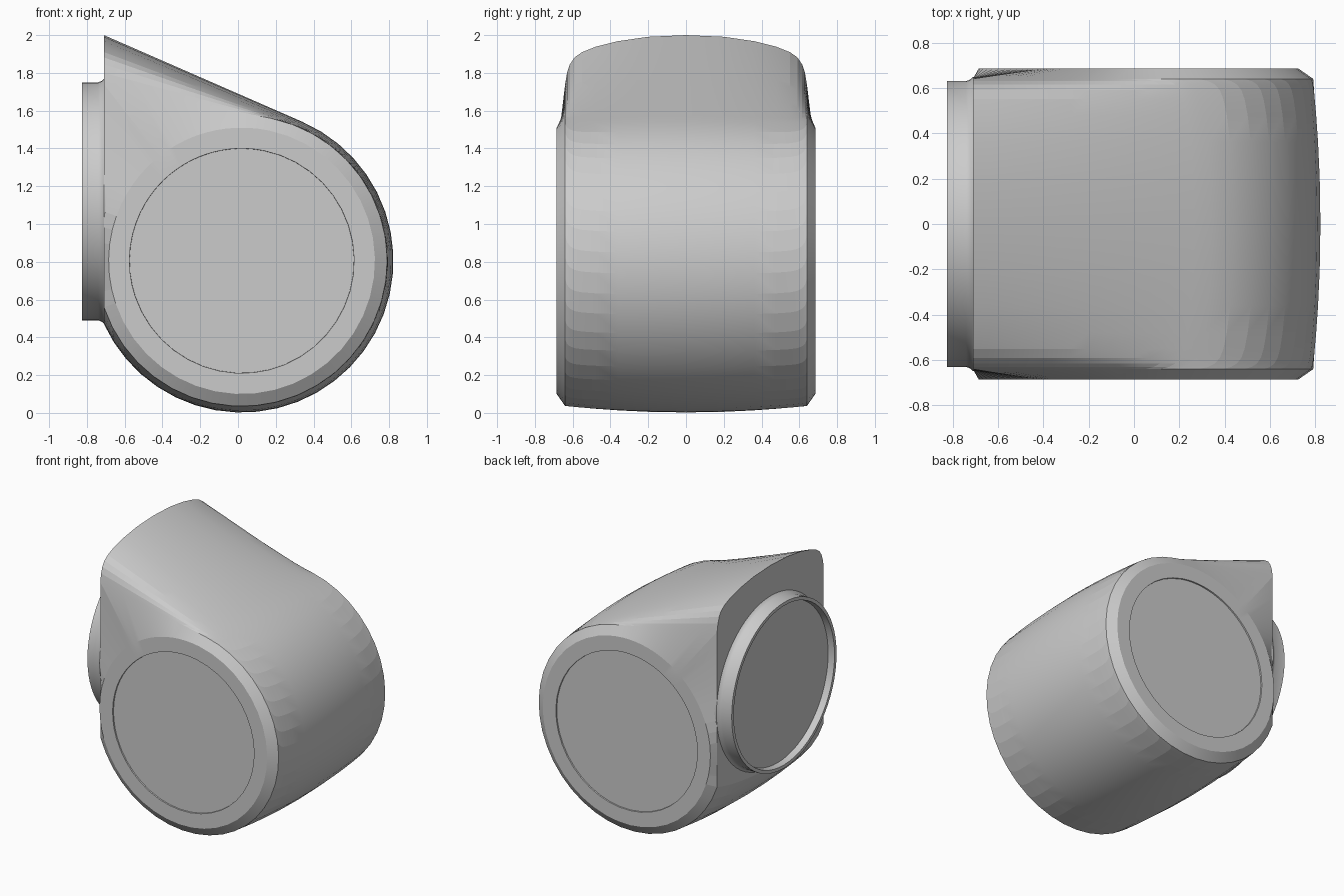
import bpy, bmesh, math
from mathutils import Vector

if "Cube" in bpy.data.objects:
    bpy.data.objects.remove(bpy.data.objects["Cube"])

mat = bpy.data.materials.new("plain_grey")
mat.use_nodes = True
grey = (0.6, 0.6, 0.6, 1)
mat.diffuse_color = grey
mat.node_tree.nodes["Principled BSDF"].inputs["Base Color"].default_value = grey

CENTRE = Vector((0.02, 0.805))   # barrel axis in x, z
FLAT_X = -0.71                   # mounting face
ARC, WALL, ROOF = 28, 14, 14     # steps per section stretch


def loft(name, rings, angle):
    """Skin a list of equal closed rings and cap both ends."""
    bm = bmesh.new()
    loops = [[bm.verts.new(p) for p in ring] for ring in rings]
    for a, b in zip(loops, loops[1:]):
        for i in range(len(a)):
            j = (i + 1) % len(a)
            bm.faces.new((a[i], a[j], b[j], b[i]))
    bm.faces.new(loops[0])
    bm.faces.new(loops[-1])
    bmesh.ops.recalc_face_normals(bm, faces=bm.faces)
    mesh = bpy.data.meshes.new(name)
    bm.to_mesh(mesh)
    bm.free()
    mesh.materials.append(mat)
    obj = bpy.data.objects.new(name, mesh)
    bpy.context.collection.objects.link(obj)
    bpy.ops.object.select_all(action='DESELECT')
    obj.select_set(True)
    bpy.context.view_layer.objects.active = obj
    bpy.ops.object.shade_smooth_by_angle(angle=math.radians(angle))
    return obj


def section(y, top):
    """Round barrel with a straight roof rising to the mounting face."""
    r = 0.803 - 0.033 * (y / 0.64) ** 2
    peak = Vector((FLAT_X, top))
    d = peak - CENTRE
    start = math.atan2(d.y, d.x) - math.acos(r / d.length)
    end = -math.acos((FLAT_X - CENTRE.x) / r)
    pts = []
    for i in range(ARC + 1):
        a = start + (end - start) * i / ARC
        pts.append(CENTRE + r * Vector((math.cos(a), math.sin(a))))
    first, last = pts[0], pts[-1]
    pts += [last.lerp(peak, i / WALL) for i in range(1, WALL + 1)]
    pts += [peak.lerp(first, i / ROOF) for i in range(1, ROOF)]
    return pts


def circle_from(pts, r):
    return [CENTRE + r * (p - CENTRE).normalized() for p in pts]


# Housing: half sections from the middle outwards, then end disc and recess
half = [(y, section(y, top)) for y, top in (
    (0, 2.0), (0.2, 1.991), (0.36, 1.968), (0.48, 1.938), (0.55, 1.91),
    (0.59, 1.882), (0.615, 1.845), (0.63, 1.80), (0.64, 1.74))]
edge = half[-1][1]
half += [(0.685, circle_from(edge, 0.705)), (0.685, circle_from(edge, 0.595)),
         (0.675, circle_from(edge, 0.594))]
full = [(-y, p) for y, p in reversed(half[1:])] + half
loft("housing", [[(p.x, y, p.y) for p in pts] for y, pts in full], 8)

# Mounting collar: filleted outside, thin rim, recessed face
profile = [(-0.69, 0.648), (-0.71, 0.648), (-0.722, 0.637), (-0.74, 0.63),
           (-0.825, 0.63), (-0.825, 0.605), (-0.775, 0.6)]
SEG = 64
loft("mounting_collar", [[(x, r * math.cos(i * math.tau / SEG),
                           1.12 + r * math.sin(i * math.tau / SEG))
                          for i in range(SEG)] for x, r in profile], 35)
